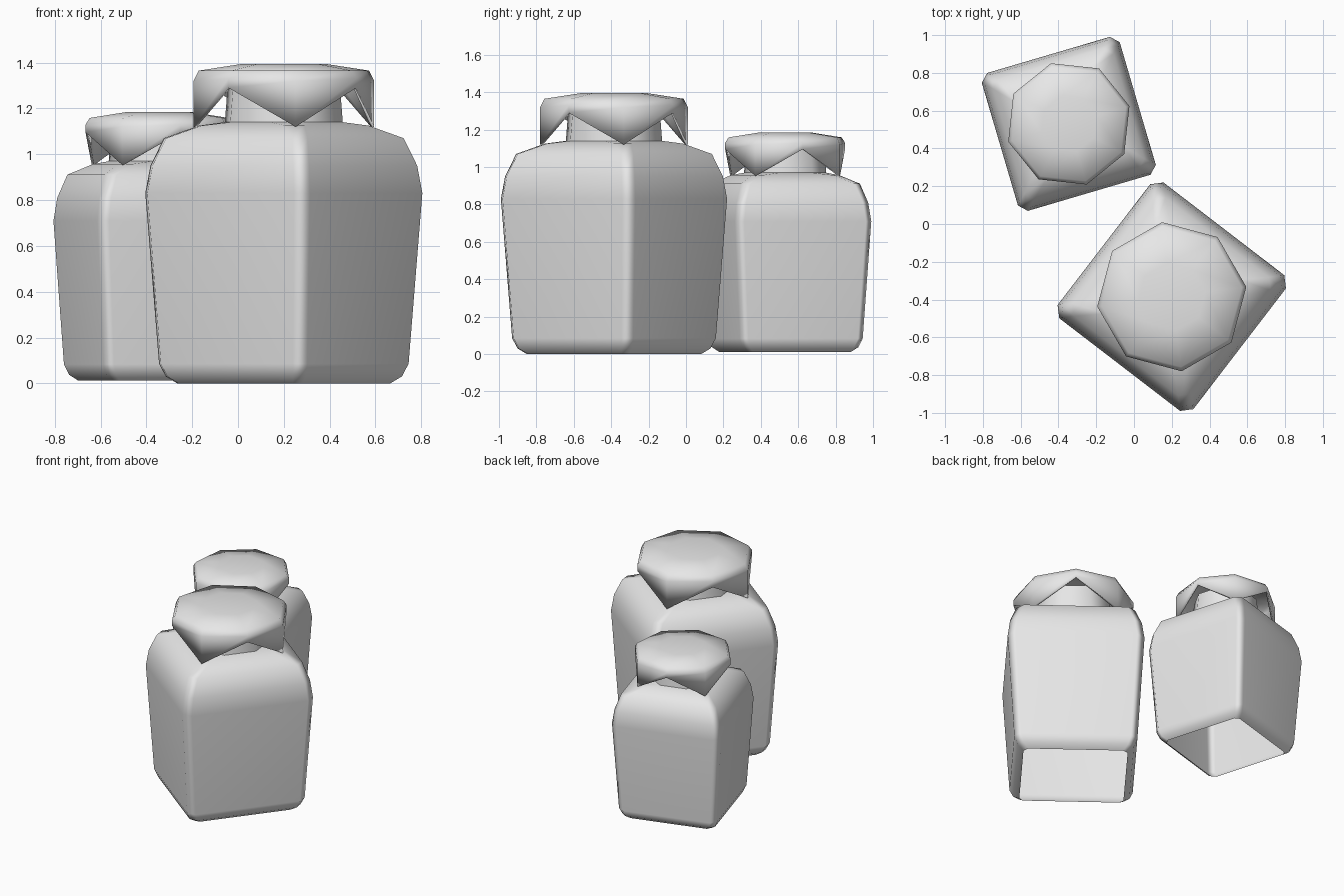
import bpy, bmesh
from math import sin, cos, pi, radians
from mathutils import Matrix

cube = bpy.data.objects.get("Cube")
if cube:
    bpy.data.objects.remove(cube, do_unlink=True)

grey = bpy.data.materials.new("plain_grey")
grey.use_nodes = True
grey.diffuse_color = (0.8, 0.8, 0.8, 1)
grey.node_tree.nodes["Principled BSDF"].inputs["Base Color"].default_value = (0.8, 0.8, 0.8, 1)


def square_ring(half, cut, z):
    """Square outline with cut corners, eight points."""
    k = half - cut
    quarter = [(half, k), (k, half)]
    points = []
    for turn in range(4):
        rot = Matrix.Rotation(turn * pi / 2, 2)
        for x, y in quarter:
            px = rot[0][0] * x + rot[0][1] * y
            py = rot[1][0] * x + rot[1][1] * y
            points.append((px, py, z))
    return points


def octagon_ring(radius, z_side, z_corner):
    """Octagon whose corner points may hang lower than the side points."""
    return [(radius * cos(i * pi / 4), radius * sin(i * pi / 4),
             z_corner if i % 2 else z_side) for i in range(8)]


def loft(name, rings, smooth_angle, placement):
    """Skin the rings from bottom to top; the bottom stays open."""
    bm = bmesh.new()
    loops = [[bm.verts.new(p) for p in ring] for ring in rings]
    for low, high in zip(loops, loops[1:]):
        for i in range(8):
            j = (i + 1) % 8
            bm.faces.new((low[i], low[j], high[j], high[i]))
    bm.faces.new(loops[-1])
    mesh = bpy.data.meshes.new(name)
    bm.to_mesh(mesh)
    bm.free()
    mesh.materials.append(grey)
    obj = bpy.data.objects.new(name, mesh)
    bpy.context.collection.objects.link(obj)
    obj.matrix_world = placement
    bpy.ops.object.select_all(action='DESELECT')
    obj.select_set(True)
    bpy.context.view_layer.objects.active = obj
    bpy.ops.object.shade_smooth_by_angle(angle=radians(smooth_angle))
    return obj


# Jar profile: half width, corner cut, height
BODY = [(0.345, 0.03, 0), (0.385, 0.04, 0.03), (0.408, 0.045, 0.085),
        (0.453, 0.05, 0.83), (0.437, 0.05, 0.95), (0.395, 0.05, 1.07),
        (0.29, 0.06, 1.125), (0.24, 0.13, 1.14), (0.23, 0.13, 1.32)]


def jar(prefix, x, y, z, turn, size):
    place = (Matrix.Translation((x, y, z)) @ Matrix.Rotation(radians(turn), 4, 'Z')
             @ Matrix.Scale(size, 4))
    # Body with shoulder and neck
    body = loft(prefix + "_jar_body", [square_ring(*p) for p in BODY], 60, place)
    weighted = body.modifiers.new("even_shading", 'WEIGHTED_NORMAL')
    weighted.keep_sharp = True
    # Cloth cover with four hanging corners
    rings = [octagon_ring(0.398, 1.29, 1.12), octagon_ring(0.398, 1.33, 1.32),
             octagon_ring(0.375, 1.365, 1.365), octagon_ring(0.18, 1.395, 1.395)]
    cover = loft(prefix + "_cloth_cover", rings, 60, place)
    thick = cover.modifiers.new("cloth_thickness", 'SOLIDIFY')
    thick.thickness = 0.015
    thick.offset = -1


jar("large", 0.2, -0.385, 0, -37.5, 1)
jar("small", -0.345, 0.53, 0.012, 16.4, 0.84)
